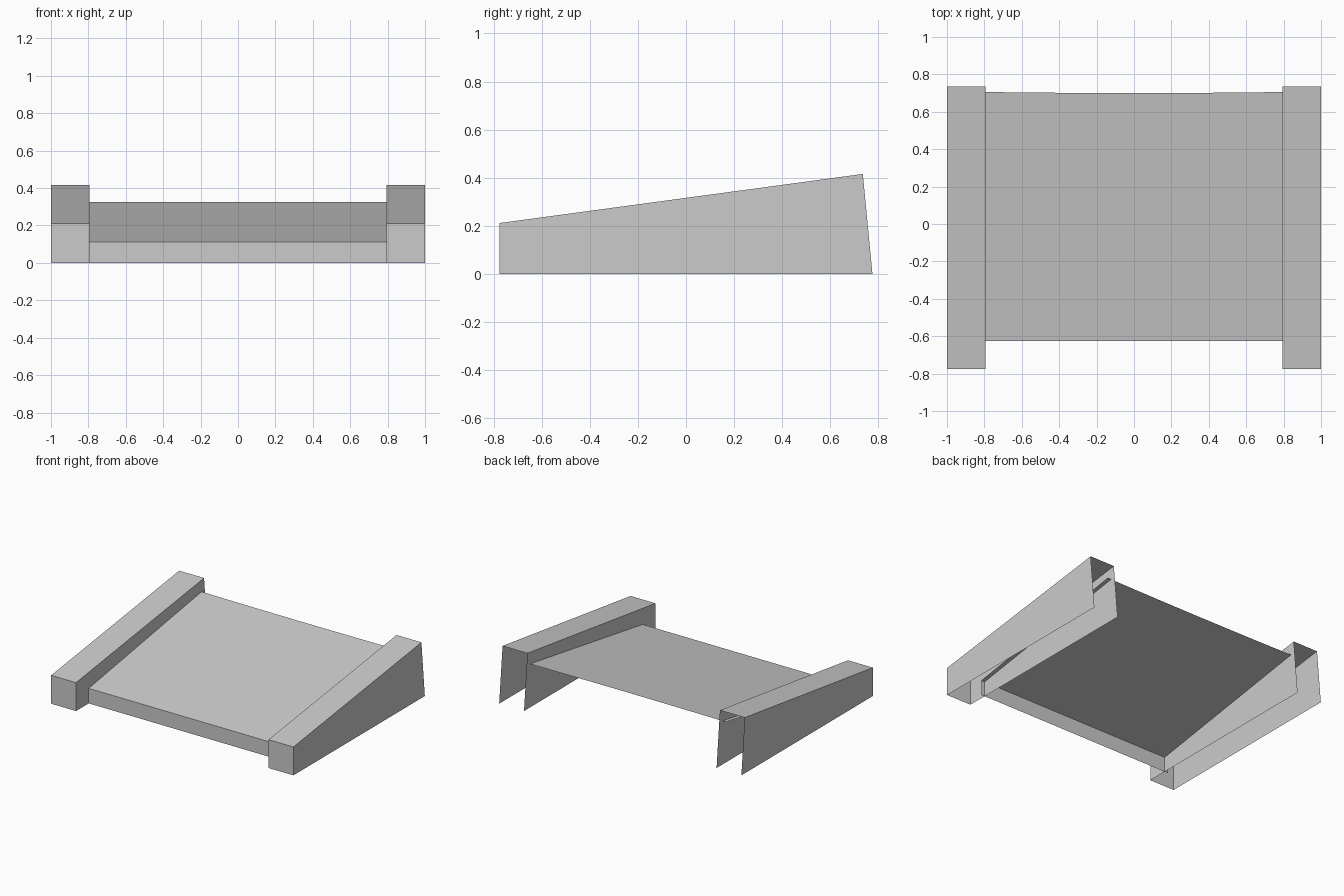
import bpy

cube = bpy.data.objects.get("Cube")
if cube:
    bpy.data.objects.remove(cube)

grey = bpy.data.materials.new("light_grey")
grey.use_nodes = True
colour = (0.6, 0.6, 0.6, 1)
grey.diffuse_color = colour
grey.node_tree.nodes["Principled BSDF"].inputs["Base Color"].default_value = colour


def add_sheet(name, verts, faces):
    mesh = bpy.data.meshes.new(name)
    mesh.from_pydata(verts, [], faces)
    mesh.materials.append(grey)
    obj = bpy.data.objects.new(name, mesh)
    bpy.context.collection.objects.link(obj)
    return obj


# Side profile of a rail: front bottom, front top, back top, back bottom
PROFILE = [(-0.775, 0), (-0.775, 0.212), (0.735, 0.416), (0.775, 0)]


def add_rail(name, x0, x1):
    """Hollow wedge rail, open at the back and underneath."""
    verts = [(x, y, z) for x in (x0, x1) for y, z in PROFILE]
    walls = [(0, 1, 2, 3), (7, 6, 5, 4)]
    front_and_top = [(0, 4, 5, 1), (1, 5, 6, 2)]
    add_sheet(name, verts, walls + front_and_top)


add_rail("right_rail", -1, -0.795)
add_rail("left_rail", 0.795, 1)

# Sloped deck with a vertical front lip; its ends run into the rails
HALF, STEPS = 0.825, 6
FRONT_Y, FRONT_Z, BACK_Z = -0.625, 0.112, 0.325
verts, faces = [], []
for i in range(STEPS + 1):
    t = 2 * i / STEPS - 1
    x = HALF * t
    back_y = 0.70 + 0.006 * t * t      # back edge is very slightly bowed
    verts += [(x, FRONT_Y, 0), (x, FRONT_Y, FRONT_Z), (x, back_y, BACK_Z)]
for i in range(STEPS):
    a, b = 3 * i, 3 * i + 3
    faces += [(a, b, b + 1, a + 1), (a + 1, b + 1, b + 2, a + 2)]
add_sheet("deck", verts, faces)
